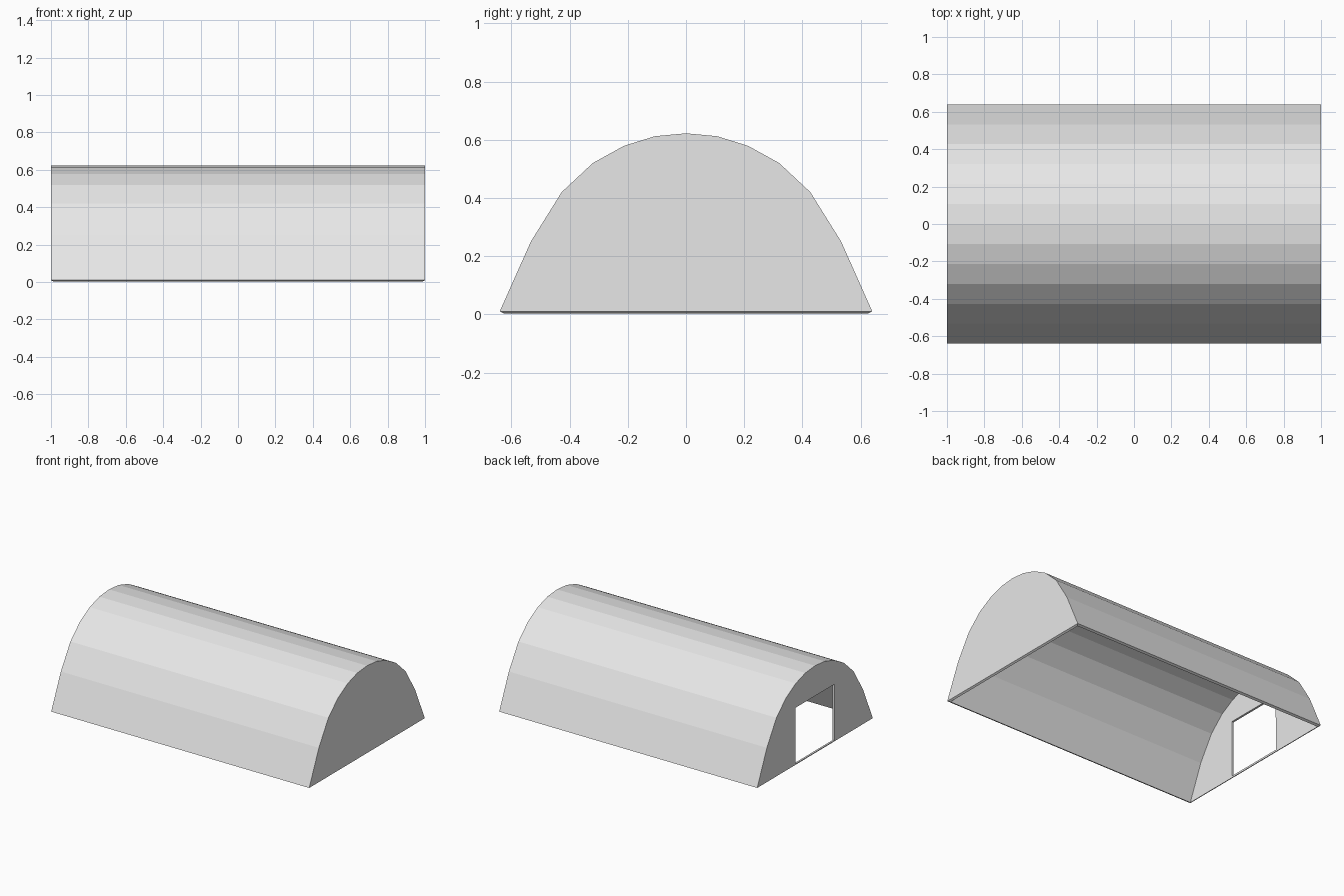
import bpy
import bmesh

cube = bpy.data.objects.get("Cube")
if cube:
    bpy.data.objects.remove(cube, do_unlink=True)

LENGTH = 2.0
SHELL = 0.022
BASE = 0.01
DOOR_WIDTH, DOOR_SILL, DOOR_TOP = 0.43, 0.016, 0.41

grey = bpy.data.materials.new("light_grey")
grey.use_nodes = True
colour = (0.8, 0.8, 0.8, 1)
grey.diffuse_color = colour
grey.node_tree.nodes["Principled BSDF"].inputs["Base Color"].default_value = colour

# Arch profile: half from the eave to the ridge, mirrored to the other side
half = [(-0.64, BASE), (-0.533, 0.25), (-0.427, 0.42), (-0.32, 0.52),
        (-0.213, 0.579), (-0.107, 0.612), (0, 0.622)]
profile = half + [(-y, z) for y, z in reversed(half[:-1])]

# Vaulted skin with an end wall at each end and an open floor
bm = bmesh.new()
ends = [[bm.verts.new((x, y, z)) for y, z in profile]
        for x in (-LENGTH / 2, LENGTH / 2)]
for i in range(len(profile) - 1):
    bm.faces.new((ends[0][i], ends[1][i], ends[1][i + 1], ends[0][i + 1]))
for end in ends:
    bm.faces.new(end)
bmesh.ops.recalc_face_normals(bm, faces=bm.faces)
roof = max(bm.faces, key=lambda f: f.calc_center_median().z)
if roof.normal.z < 0:
    bmesh.ops.reverse_faces(bm, faces=bm.faces)
mesh = bpy.data.meshes.new("vaulted_shell")
bm.to_mesh(mesh)
bm.free()
mesh.materials.append(grey)
shell = bpy.data.objects.new("vaulted_shell", mesh)
bpy.context.collection.objects.link(shell)

# Doorway cutter in the left-hand end wall
bpy.ops.mesh.primitive_cube_add(
    size=1, location=(-LENGTH / 2, 0, (DOOR_SILL + DOOR_TOP) / 2))
cutter = bpy.context.object
cutter.name = "doorway_cutter"
cutter.scale = (0.2, DOOR_WIDTH, DOOR_TOP - DOOR_SILL)
cutter.hide_render = True
cutter.data.materials.append(grey)

# Wall thickness grows inwards, then the doorway is cut through
solid = shell.modifiers.new("wall_thickness", 'SOLIDIFY')
solid.thickness = SHELL
solid.offset = -1
cut = shell.modifiers.new("doorway", 'BOOLEAN')
cut.operation = 'DIFFERENCE'
cut.solver = 'EXACT'
cut.object = cutter

bpy.context.view_layer.update()
bpy.ops.object.select_all(action='DESELECT')
shell.select_set(True)
bpy.context.view_layer.objects.active = shell
for name in ("wall_thickness", "doorway"):
    bpy.ops.object.modifier_apply(modifier=name)
bpy.data.objects.remove(cutter, do_unlink=True)
